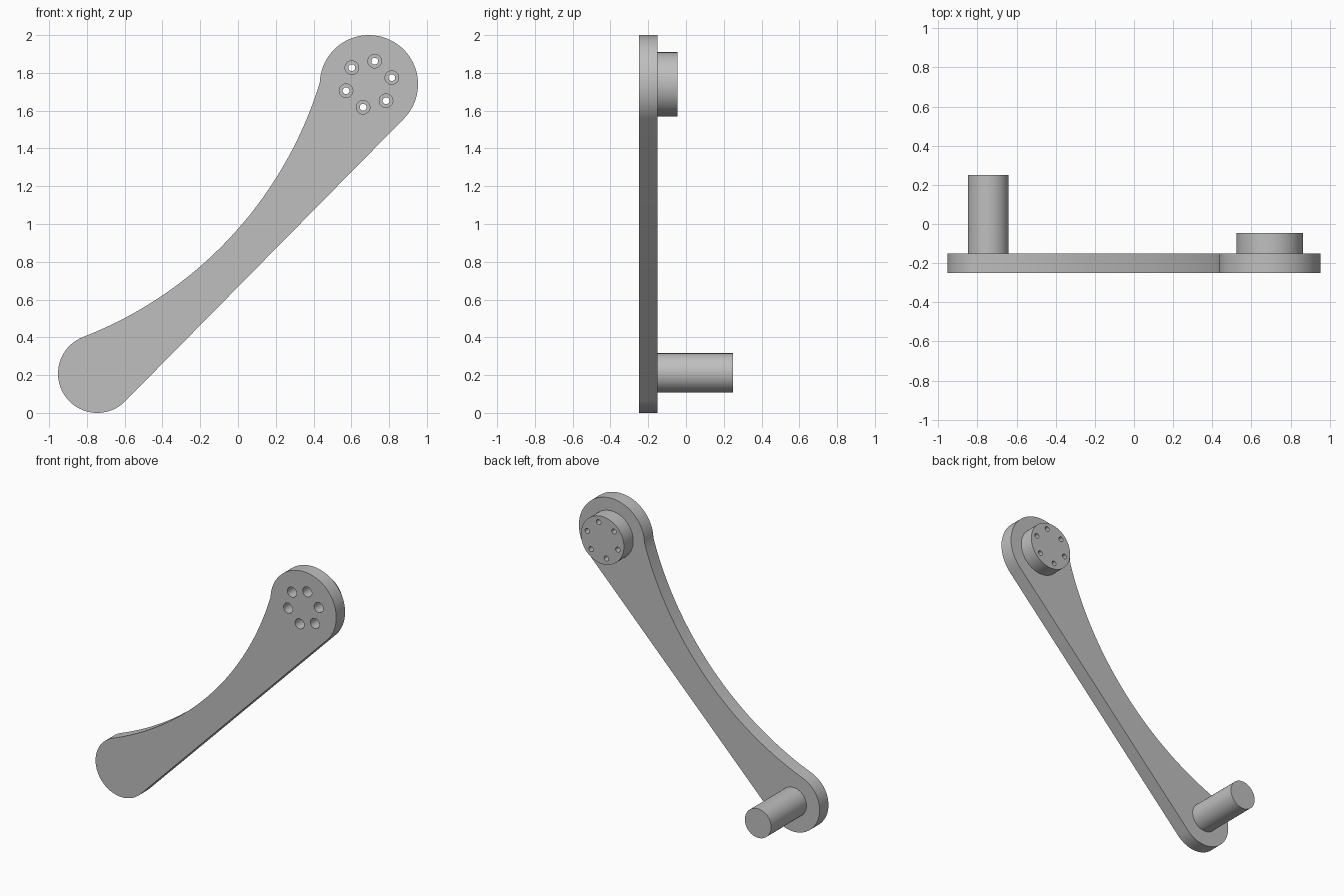
import bpy
import bmesh
from math import sin, cos, radians, sqrt, acos, atan2, degrees
from mathutils import Vector

if "Cube" in bpy.data.objects:
    bpy.data.objects.remove(bpy.data.objects["Cube"], do_unlink=True)

# Single grey material
grey = bpy.data.materials.new("plain grey")
grey.use_nodes = True
colour = (0.52, 0.52, 0.52, 1)
grey.diffuse_color = colour
grey.node_tree.nodes["Principled BSDF"].inputs["Base Color"].default_value = colour


def arc(centre, radius, start, end, steps):
    """Points on an arc in the x-z plane, angles in degrees."""
    turns = [radians(start + (end - start) * i / steps) for i in range(steps + 1)]
    return [centre + radius * Vector((cos(a), sin(a))) for a in turns]


def circle(centre, radius, steps=64):
    return arc(centre, radius, 0, 360, steps)[:-1]


def extrude_part(name, loops, front, back):
    """Fill an outline with holes and extrude it along y."""
    curve = bpy.data.curves.new(name + "_outline", "CURVE")
    curve.dimensions = "2D"
    curve.fill_mode = "BOTH"
    curve.extrude = (back - front) / 2
    for loop in loops:
        spline = curve.splines.new("POLY")
        spline.points.add(len(loop) - 1)
        for point, p in zip(spline.points, loop):
            point.co = (p.x, p.y, 0, 1)
        spline.use_cyclic_u = True
    helper = bpy.data.objects.new(name + "_outline", curve)
    bpy.context.collection.objects.link(helper)
    bpy.context.view_layer.update()
    graph = bpy.context.evaluated_depsgraph_get()
    mesh = bpy.data.meshes.new_from_object(helper.evaluated_get(graph))
    bpy.data.objects.remove(helper, do_unlink=True)
    bpy.data.curves.remove(curve)

    # Stand the outline upright and weld the caps to the walls
    bm = bmesh.new()
    bm.from_mesh(mesh)
    for v in bm.verts:
        v.co = (v.co.x, (front + back) / 2 - v.co.z, v.co.y)
    bmesh.ops.remove_doubles(bm, verts=bm.verts, dist=0.0001)
    bmesh.ops.recalc_face_normals(bm, faces=bm.faces)
    bm.to_mesh(mesh)
    bm.free()
    mesh.name = name
    mesh.materials.clear()
    mesh.materials.append(grey)
    part = bpy.data.objects.new(name, mesh)
    bpy.context.collection.objects.link(part)
    bpy.ops.object.select_all(action="DESELECT")
    part.select_set(True)
    bpy.context.view_layer.objects.active = part
    bpy.ops.object.shade_smooth_by_angle(angle=radians(30))
    return part


# Round ends of the arm, joined below by their common tangent
low, low_r = Vector((-0.745, 0.208)), 0.208
high, high_r = Vector((0.693, 1.74)), 0.26
span = high - low
tangent = degrees(atan2(span.y, span.x) - acos((low_r - high_r) / span.length))
low_end = arc(low, low_r, 113, 360 + tangent, 48)
high_end = arc(high, high_r, tangent, 178, 56)

# Hollow upper edge: a shallow arc between the two ends
start, end = high_end[-1], low_end[0]
middle, half = (start + end) / 2, (start - end).length / 2
along = (end - start).normalized()
across = Vector((-along.y, along.x))
sag = 0.213
bend = half * half / (2 * sag) + sag / 2
hollow = []
for i in range(1, 40):
    t = half * (i / 20 - 1)
    hollow.append(middle + along * t + across * (sqrt(bend * bend - t * t) - bend + sag))

# Bolt circle: wide bores in the arm, narrow ones through the boss
bolts = arc(high, 0.126, 16, 316, 5)
wide_bores = [circle(b, 0.036, 32) for b in bolts]
narrow_bores = [circle(b, 0.018, 32) for b in bolts]

extrude_part("crank_arm", [low_end + high_end + hollow] + wide_bores, -0.25, -0.15)
extrude_part("mounting_boss", [circle(high, 0.17)] + narrow_bores, -0.15, -0.045)
extrude_part("handle_pin", [circle(Vector((-0.745, 0.212)), 0.104)], -0.2, 0.25)
